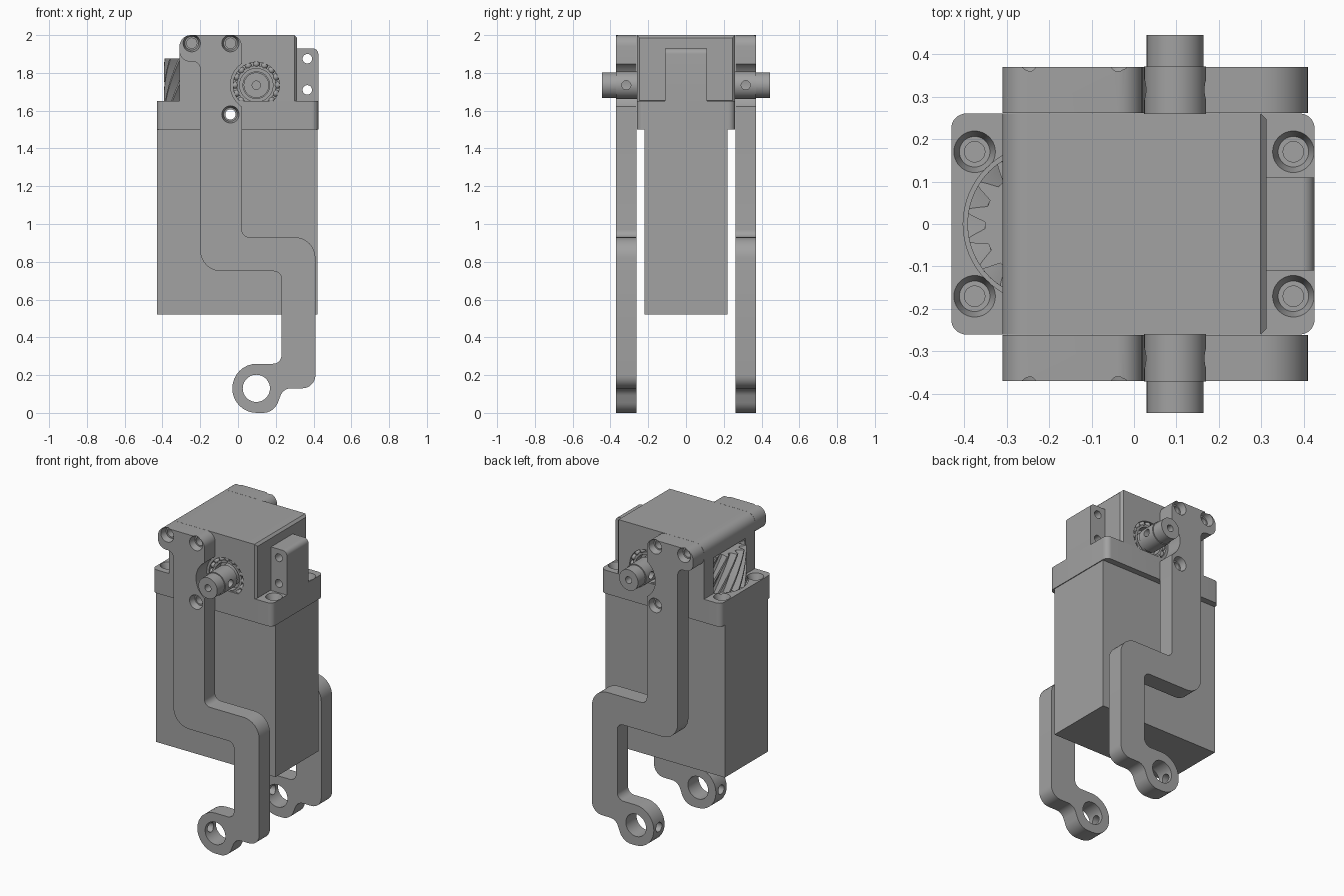
import bpy, bmesh, math
from mathutils import Vector

cube = bpy.data.objects.get("Cube")
if cube:
    bpy.data.objects.remove(cube, do_unlink=True)

grey = bpy.data.materials.new("plain grey")
grey.use_nodes = True
grey.diffuse_color = (0.36, 0.36, 0.36, 1)
grey.node_tree.nodes["Principled BSDF"].inputs["Base Color"].default_value = (0.36, 0.36, 0.36, 1)
parts = []


def finish(name, bm):
    bmesh.ops.recalc_face_normals(bm, faces=bm.faces[:])
    mesh = bpy.data.meshes.new(name)
    bm.to_mesh(mesh)
    bm.free()
    mesh.materials.append(grey)
    ob = bpy.data.objects.new(name, mesh)
    bpy.context.scene.collection.objects.link(ob)
    parts.append(ob)
    return ob


def rounded(corners, steps=8):
    """Polygon outline from (u, v, radius) corners."""
    out = []
    for i, (u, v, r) in enumerate(corners):
        p = Vector((u, v))
        a = (Vector(corners[i - 1][:2]) - p).normalized()
        b = (Vector(corners[(i + 1) % len(corners)][:2]) - p).normalized()
        if r == 0:
            out.append(p)
            continue
        half = a.angle(b) / 2
        centre = p + (a + b).normalized() * r / math.sin(half)
        t = r / math.tan(half)
        s, e = p + a * t - centre, p + b * t - centre
        sweep = s.angle(e)
        for k in range(steps + 1):
            f = k / steps
            out.append(centre + (s * math.sin((1 - f) * sweep) + e * math.sin(f * sweep)) / math.sin(sweep))
    return out


def prism(name, outline, axis, lo, hi):
    """Extrude an outline along y (outline in x, z) or z (outline in x, y)."""
    place = (lambda p, h: (p[0], h, p[1])) if axis == 'y' else (lambda p, h: (p[0], p[1], h))
    bm = bmesh.new()
    low = [bm.verts.new(place(p, lo)) for p in outline]
    high = [bm.verts.new(place(p, hi)) for p in outline]
    n = len(low)
    bm.faces.new(low)
    bm.faces.new(high)
    for i in range(n):
        j = (i + 1) % n
        bm.faces.new((low[i], low[j], high[j], high[i]))
    return finish(name, bm)


def box(name, x0, x1, y0, y1, z0, z1, r=0):
    return prism(name, rounded([(x0, y0, r), (x1, y0, r), (x1, y1, r), (x0, y1, r)]), 'z', z0, z1)


def rod(name, a, b, r, r2=None, n=40):
    """Round bar or cone from point a to point b."""
    a, b = Vector(a), Vector(b)
    bm = bmesh.new()
    bmesh.ops.create_cone(bm, cap_ends=True, segments=n, radius1=r,
                          radius2=r if r2 is None else r2, depth=(b - a).length)
    rot = Vector((0, 0, 1)).rotation_difference(b - a).to_matrix()
    for v in bm.verts:
        v.co = rot @ v.co + (a + b) / 2
    return finish(name, bm)


def cut(target, cutter):
    mod = target.modifiers.new("cut", 'BOOLEAN')
    mod.operation, mod.solver, mod.object = 'DIFFERENCE', 'EXACT', cutter
    with bpy.context.temp_override(object=target, active_object=target):
        bpy.ops.object.modifier_apply(modifier=mod.name)
    parts.remove(cutter)
    bpy.data.objects.remove(cutter, do_unlink=True)


SX, SZ = 0.097, 1.735       # output shaft centre
GX = -0.216                 # gear centre

# Motor body and flange
box("motor_body", -0.43, 0.42, -0.22, 0.22, 0.52, 1.51)
flange = box("flange", -0.43, 0.425, -0.26, 0.26, 1.50, 1.65, 0.035)
for x in (-0.375, 0.375):
    for y in (-0.17, 0.17):
        cut(flange, rod("cutter", (x, y, 1.61), (x, y, 1.66), 0.036, 0.052))
        cut(flange, rod("cutter", (x, y, 1.57), (x, y, 1.63), 0.024))
cut(flange, rod("cutter", (-0.04, -1, 1.58), (-0.04, 1, 1.58), 0.028))
cut(flange, rod("cutter", (GX, 0, 1.63), (GX, 0, 1.7), 0.186, n=64))

# Gearbox head with one rounded edge and a chamfered end
head = prism("gearbox_head", rounded([(-0.31, 1.64, 0), (0.312, 1.64, 0), (0.312, 2.0, 0), (-0.31, 2.0, 0.06)]),
             'y', -0.26, 0.26)
bm = bmesh.new()
bm.from_mesh(head.data)
ends = [e for e in bm.edges if all(v.co.x > 0.31 for v in e.verts)]
bmesh.ops.bevel(bm, geom=ends, offset=0.014, segments=1, affect='EDGES')
bm.to_mesh(head.data)
bm.free()
cut(head, rod("cutter", (GX, 0, 1.6), (GX, 0, 1.88), 0.187, n=64))

# Rear tab with cross holes
tab = prism("rear_tab", rounded([(0.30, 1.64, 0), (0.425, 1.64, 0), (0.425, 1.93, 0.03), (0.30, 1.93, 0)]),
            'y', -0.11, 0.11)
for z in (1.71, 1.875):
    cut(tab, rod("cutter", (0.367, -0.3, z), (0.367, 0.3, z), 0.025, n=24))

# Helical gear
bm = bmesh.new()
teeth, layers = 16, 12
rings = []
for k in range(layers + 1):
    f = k / layers
    ring = []
    for i in range(teeth):
        for off, r in ((0, 0.135), (0.3, 0.135), (0.5, 0.165), (0.57, 0.176), (0.73, 0.176), (0.8, 0.165)):
            ang = math.tau * (i + off) / teeth + f * 0.75
            ring.append(bm.verts.new((GX + r * math.cos(ang), r * math.sin(ang), 1.632 + f * 0.243)))
    rings.append(ring)
n = len(rings[0])
bm.faces.new(rings[0])
bm.faces.new(rings[-1])
for lower, upper in zip(rings, rings[1:]):
    for i in range(n):
        j = (i + 1) % n
        bm.faces.new((lower[i], lower[j], upper[j], upper[i]))
finish("helical_gear", bm)

# Output shaft
shaft = rod("output_shaft", (SX, -0.445, SZ), (SX, 0.445, SZ), 0.067)

# Crank arm outline: upper lugs, two bends, lower eye
arm_outline = rounded([
    (-0.31, 2.0, 0.06), (-0.31, 1.86, 0.055), (-0.20, 1.86, 0.04), (-0.20, 0.75, 0.11),
    (0.23, 0.75, 0.04), (0.23, 0.26, 0.045), (-0.03, 0.26, 0.129), (-0.03, 0.0, 0.129),
    (0.19, 0.0, 0.085), (0.24, 0.13, 0.06), (0.41, 0.13, 0.07), (0.41, 0.93, 0.11),
    (0.02, 0.93, 0.04), (0.02, 2.0, 0.058)])

for s, side in ((-1, "front"), (1, "back")):
    # Arm with its bearing clearance, eye, set screw and counterbores
    arm = prism(side + "_arm", arm_outline, 'y', s * 0.261, s * 0.37)
    cut(arm, rod("cutter", (SX, s * 0.2, SZ), (SX, s * 0.5, SZ), 0.137, n=64))
    cut(arm, rod("cutter", (SX, s * 0.2, 0.13), (SX, s * 0.5, 0.13), 0.072))
    cut(arm, rod("cutter", (-0.1, s * 0.316, 0.13), (0.07, s * 0.316, 0.13), 0.03, n=24))
    for x, z in ((-0.245, 1.957), (-0.04, 1.957), (-0.04, 1.58)):
        cut(arm, rod("cutter", (x, s * 0.33, z), (x, s * 0.38, z), 0.036, 0.048))
        cut(arm, rod("cutter", (x, s * 0.2, z), (x, s * 0.35, z), 0.027))

    # Shaft collar, end bore and pin hole
    cut(shaft, rod("cutter", (SX, s * 0.39, SZ), (SX, s * 0.5, SZ), 0.022, n=24))
    collar = rod(side + "_shaft_collar", (SX, s * 0.25, SZ), (SX, s * 0.371, SZ), 0.073)
    for ob in (shaft, collar):
        cut(ob, rod("cutter", (SX - 0.2, s * 0.316, SZ), (SX + 0.2, s * 0.316, SZ), 0.024, n=24))

    # Recessed ball bearing
    cut(head, rod("cutter", (SX, s * 0.2, SZ), (SX, s * 0.3, SZ), 0.133, n=64))
    race = rod(side + "_bearing_race", (SX, s * 0.19, SZ), (SX, s * 0.26, SZ), 0.133, n=64)
    cut(race, rod("cutter", (SX, s * 0.15, SZ), (SX, s * 0.3, SZ), 0.122, n=64))
    cage = rod(side + "_bearing_cage", (SX, s * 0.19, SZ), (SX, s * 0.25, SZ), 0.104, n=64)
    cut(cage, rod("cutter", (SX, s * 0.15, SZ), (SX, s * 0.3, SZ), 0.088, n=64))
    bm = bmesh.new()
    for i in range(16):
        a = math.tau * i / 16
        ball = bmesh.ops.create_uvsphere(bm, u_segments=12, v_segments=8, radius=0.019)
        bmesh.ops.translate(bm, verts=ball["verts"],
                            vec=(SX + 0.112 * math.cos(a), s * 0.237, SZ + 0.112 * math.sin(a)))
    finish(side + "_bearing_balls", bm)

# Smooth round surfaces, keep edges sharp
bpy.ops.object.select_all(action='DESELECT')
for ob in parts:
    ob.select_set(True)
bpy.context.view_layer.objects.active = parts[0]
bpy.ops.object.shade_smooth_by_angle(angle=math.radians(30))
